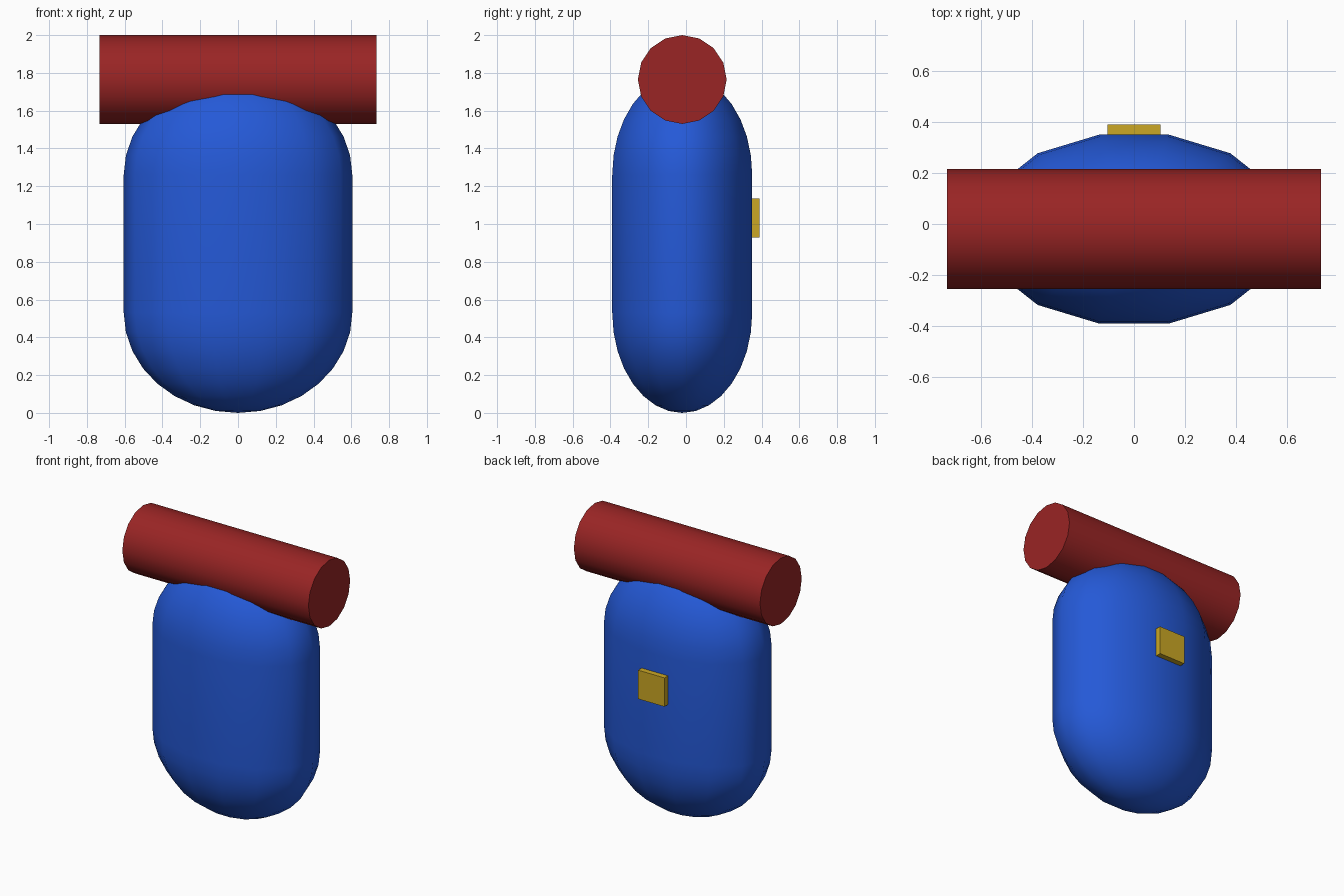
import bpy, bmesh, math
from mathutils import Matrix, Vector

if "Cube" in bpy.data.objects:
    bpy.data.objects.remove(bpy.data.objects["Cube"])


def material(name, rgb):
    m = bpy.data.materials.new(name)
    m.diffuse_color = (*rgb, 1)
    m.use_nodes = True
    m.node_tree.nodes["Principled BSDF"].inputs["Base Color"].default_value = m.diffuse_color
    return m


red = material("dark red", (0.32, 0.018, 0.018))
blue = material("royal blue", (0.018, 0.10, 0.68))
gold = material("gold", (0.60, 0.39, 0.018))


def make_object(name, bm, mat, smooth=None):
    bmesh.ops.recalc_face_normals(bm, faces=bm.faces[:])
    mesh = bpy.data.meshes.new(name)
    bm.to_mesh(mesh)
    bm.free()
    mesh.materials.append(mat)
    ob = bpy.data.objects.new(name, mesh)
    bpy.context.collection.objects.link(ob)
    if smooth:
        bpy.ops.object.select_all(action='DESELECT')
        ob.select_set(True)
        bpy.context.view_layer.objects.active = ob
        bpy.ops.object.shade_smooth_by_angle(angle=math.radians(smooth))
    return ob


# Body: a flattened 14-sided capsule with rounded ends
SIDES, RINGS, CAP, HEIGHT = 14, 8, 0.53, 1.79
RX, RY, CY = 0.605, 0.38, -0.02
steps = [math.pi / 2 * i / RINGS for i in range(RINGS)]
profile = [(math.cos(t), CAP * (1 - math.sin(t))) for t in reversed(steps)]
profile += [(math.cos(t), HEIGHT - CAP * (1 - math.sin(t))) for t in steps]
bm = bmesh.new()
rings = []
for r, z in profile:
    angles = [2 * math.pi * k / SIDES for k in range(SIDES)]
    rings.append([bm.verts.new((RX * r * math.cos(a), CY + RY * r * math.sin(a), z))
                  for a in angles])
for low, high in zip(rings, rings[1:]):
    for k in range(SIDES):
        n = (k + 1) % SIDES
        bm.faces.new((low[k], low[n], high[n], high[k]))
for ring, z in ((rings[0], 0), (rings[-1], HEIGHT)):
    pole = bm.verts.new((0, CY, z))
    for k in range(SIDES):
        bm.faces.new((ring[k], ring[(k + 1) % SIDES], pole))
make_object("body", bm, blue, 40)

# Top bar: 16-sided cylinder lying across the body
bm = bmesh.new()
bmesh.ops.create_cone(bm, cap_ends=True, segments=16, radius1=0.235, radius2=0.235,
                      depth=1.466,
                      matrix=Matrix.Translation((0, CY, 1.765)) @ Matrix.Rotation(math.pi / 2, 4, 'Y'))
make_object("top_bar", bm, red, 40)

# Back plate: small square block set into the back of the body
bm = bmesh.new()
bmesh.ops.create_cube(bm, size=1)
bmesh.ops.scale(bm, vec=(0.207, 0.09, 0.205), verts=bm.verts[:])
bmesh.ops.translate(bm, vec=Vector((0, 0.345, 1.032)), verts=bm.verts[:])
make_object("back_plate", bm, gold)
